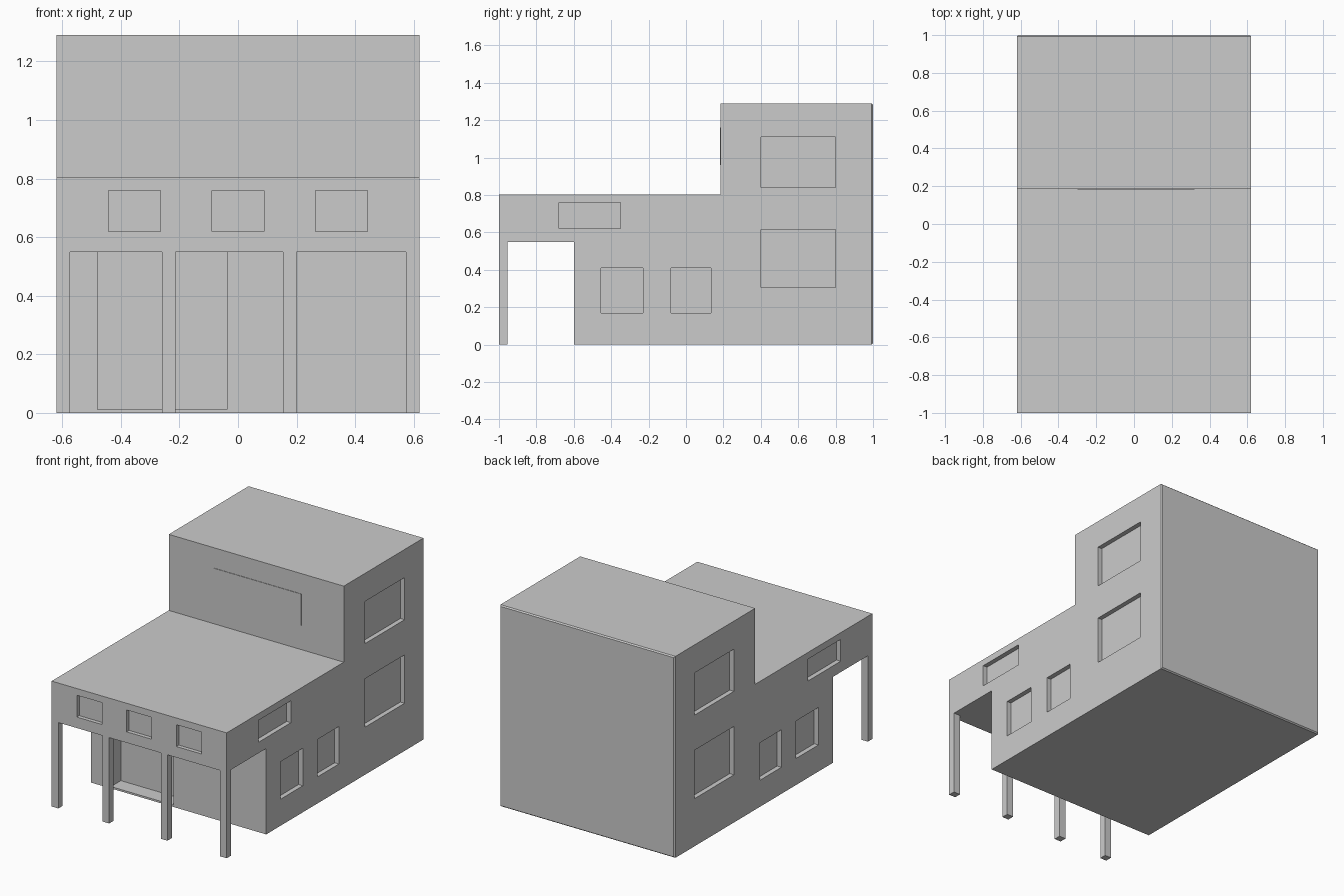
import bpy, bmesh

if "Cube" in bpy.data.objects:
    bpy.data.objects.remove(bpy.data.objects["Cube"])

W = 0.62  # half width of the house


def add_box(bm, x, y, z):
    verts = bmesh.ops.create_cube(bm, size=1)["verts"]
    for v in verts:
        v.co = [r[0] if c < 0 else r[1] for c, r in zip(v.co, (x, y, z))]
    return verts


def make(name, boxes):
    bm = bmesh.new()
    for b in boxes:
        add_box(bm, *b)
    mesh = bpy.data.meshes.new(name)
    bm.to_mesh(mesh)
    bm.free()
    ob = bpy.data.objects.new(name, mesh)
    bpy.context.collection.objects.link(ob)
    return ob


def carve(ob, boxes):
    """Cut recesses into a block, then drop the cutter."""
    cutter = make(ob.name + "_cutter", boxes)
    cutter.hide_render = True
    mod = ob.modifiers.new("recesses", "BOOLEAN")
    mod.operation, mod.solver, mod.object = "DIFFERENCE", "EXACT", cutter
    bpy.context.view_layer.objects.active = ob
    bpy.ops.object.modifier_apply(modifier=mod.name)
    bpy.data.objects.remove(cutter)


def side_windows(spans, depth=0.03):
    """Matching window recesses on both side walls."""
    return [(x, y, z) for y, z in spans
            for x in ((W - depth, W + 0.1), (-W - 0.1, -W + depth))]


# Rear tower, with a fine chamfer round its back face
tower = make("rear_tower", [((-W, W), (0.185, 1), (0, 1.29))])
bm = bmesh.new()
bm.from_mesh(tower.data)
for v in bm.verts:
    v.co.y = min(v.co.y, 0.992)
back = [f for f in bm.faces if f.calc_center_median().y > 0.99]
bmesh.ops.inset_region(bm, faces=back, thickness=0.01, depth=0.008)
bm.to_mesh(tower.data)
bm.free()
carve(tower, side_windows([((0.40, 0.80), (0.305, 0.615)),
                           ((0.40, 0.80), (0.84, 1.11))]))

# Faint flush panel on the tower front
make("tower_front_panel", [((-0.30, 0.32), (0.182, 0.19), (0.96, 1.16))])

# Ground floor with side windows and a deep entrance recess
ground = make("ground_floor", [((-W, W), (-0.6, 0.185), (0, 0.55))])
carve(ground, side_windows([((-0.455, -0.23), (0.17, 0.41)),
                            ((-0.08, 0.135), (0.17, 0.41))])
      + [((-0.48, -0.037), (-0.7, -0.5), (0.012, 0.6))])

# Overhanging upper storey with side and front windows
upper = make("upper_storey", [((-W, W), (-1, 0.185), (0.55, 0.803))])
carve(upper, side_windows([((-0.68, -0.35), (0.62, 0.76))])
      + [((c - 0.089, c + 0.089), (-1.1, -0.975), (0.62, 0.76))
         for c in (-0.353, 0, 0.353)])

# Slim posts holding up the overhang
for i, x in enumerate((-W, -0.26, 0.153, 0.573)):
    make(f"front_post_{i + 1}", [((x, x + 0.047), (-1, -0.955), (0, 0.55))])
